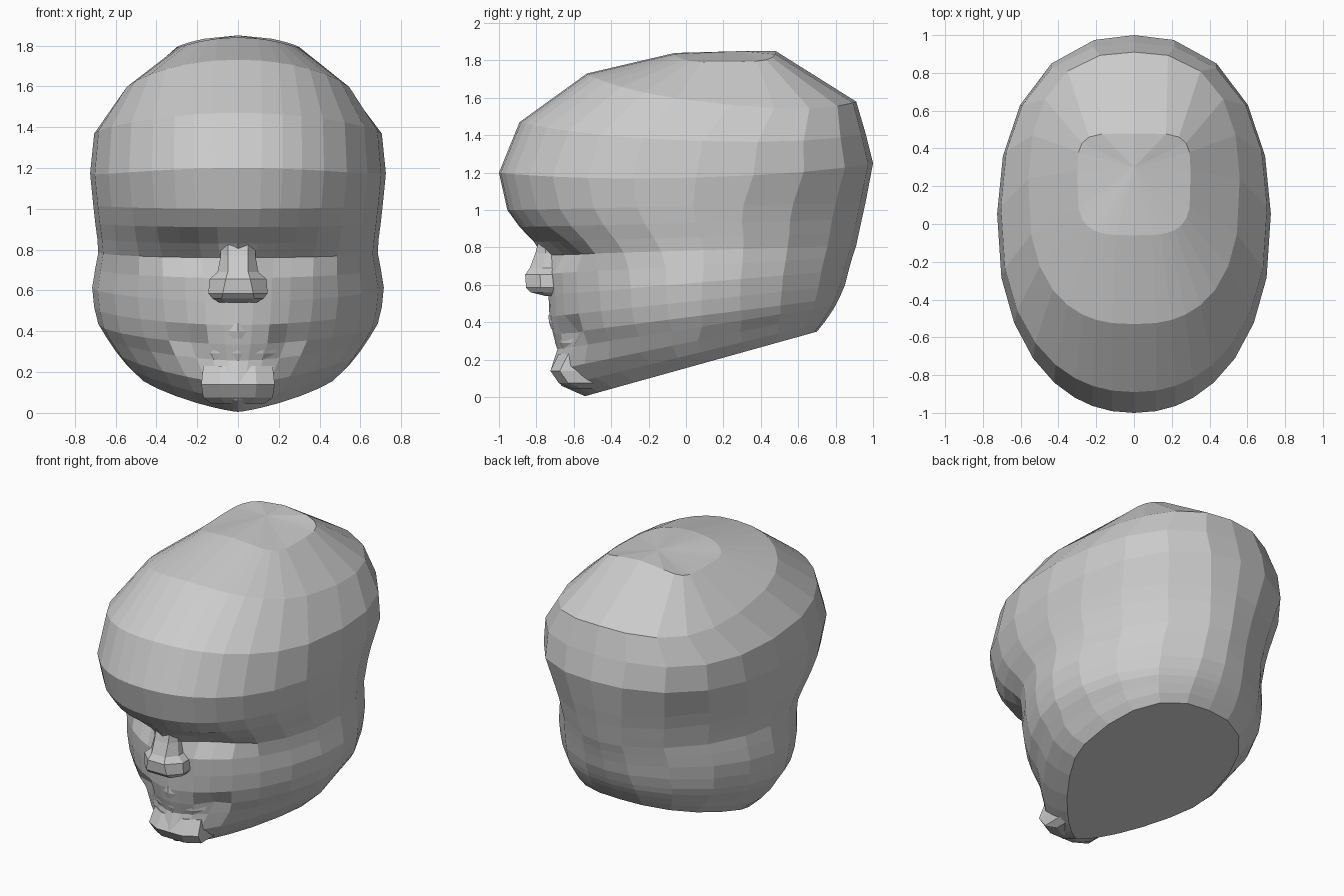
import bpy, bmesh
from math import sin, cos, radians, exp


def loft(name, rings, top=None):
    """Skin a stack of closed rings, cap the bottom, fan or cap the top."""
    bm = bmesh.new()
    vs = [[bm.verts.new(p) for p in r] for r in rings]
    n = len(vs[0])
    for a, b in zip(vs, vs[1:]):
        for i in range(n):
            j = (i + 1) % n
            bm.faces.new((a[i], a[j], b[j], b[i]))
    bm.faces.new(vs[0][::-1])
    if top:
        c = bm.verts.new(top)
        for i in range(n):
            bm.faces.new((vs[-1][i], vs[-1][(i + 1) % n], c))
    else:
        bm.faces.new(vs[-1])
    bmesh.ops.recalc_face_normals(bm, faces=bm.faces)
    me = bpy.data.meshes.new(name)
    bm.to_mesh(me)
    bm.free()
    ob = bpy.data.objects.new(name, me)
    bpy.context.collection.objects.link(ob)
    return ob


# Head levels: front y, front z, back y, back z, half width,
# front / back roundness, sideways droop
LEVELS = [
    (-.54, .005, .70, .35, .49, 1.3, 2.5, 0),
    (-.665, .06, .74, .40, .55, 1.25, 2.4, 0),
    (-.725, .14, .775, .45, .60, 1.35, 2.25, 0),
    (-.687, .256, .80, .49, .65, 1.55, 2.1, 0),
    (-.71, .335, .82, .53, .685, 1.65, 2.0, 0),
    (-.73, .43, .85, .60, .705, 1.7, 1.9, 0),
    (-.735, .545, .87, .68, .715, 1.75, 1.85, 0),
    (-.745, .66, .89, .75, .70, 1.8, 1.85, 0),
    (-.77, .76, .91, .81, .685, 1.9, 1.85, 0),
    (-.815, .83, .925, .88, .69, 2.0, 1.9, 0),
    (-.89, .91, .94, .95, .70, 2.05, 1.95, 0),
    (-.955, 1.0, .96, 1.04, .71, 2.1, 2.05, 0),
    (-1.0, 1.2, 1.0, 1.25, .725, 2.15, 2.3, .1),
    (-.89, 1.47, .96, 1.41, .705, 2.2, 2.4, .14),
    (-.53, 1.73, .91, 1.58, .56, 2.5, 2.5, .28),
    (-.06, 1.84, .48, 1.85, .30, 3.5, 5.0, .6),
]
HALF = [0, 8, 16, 24, 34, 46, 60, 75, 92, 108, 126, 146, 166, 180]
ANGLES = HALF + [360 - a for a in HALF[-2:0:-1]]

# Face dents: x, z, x spread, z spread, depth
DENTS = [
    (.28, .78, .15, .07, .10),    # eye sockets
    (.13, .78, .06, .05, .05),    # inner eye corners
    (.24, .345, .06, .045, .06),  # mouth corners
]


def power(v, p):
    return (1 if v >= 0 else -1) * abs(v) ** p


def head_ring(yf, zf, yb, zb, w, nf, nb, droop):
    ring = []
    for a in ANGLES:
        s, c = sin(radians(a)), cos(radians(a))
        n = nf if c > 0 else nb
        x = w * power(s, 2 / n) if abs(s) > 1e-6 else 0
        y = (yf + yb) / 2 - (yb - yf) / 2 * power(c, 2 / n)
        z = zf + (zb - zf) * (y - yf) / (yb - yf) - droop * x * x
        if y < 0:
            for dx, dz, sx, sz, d in DENTS:
                y += d * exp(-((abs(x) - dx) / sx) ** 2 - ((z - dz) / sz) ** 2)
        ring.append((x, y, z))
    return ring


loft("head", [head_ring(*l) for l in LEVELS], top=(0, .3, 1.85))

# Nose: z, front y, tip half width, base half width
NOSE = [(.54, -.75, .06, .09), (.56, -.83, .08, .125), (.585, -.855, .075, .145),
        (.655, -.86, .06, .14), (.69, -.835, .05, .10), (.77, -.805, .05, .085),
        (.83, -.79, .05, .09)]
loft("nose", [[(-b, -.60, z), (-b, (y - .70) / 2, z), (-t, y, z), (t, y, z),
               (b, (y - .70) / 2, z), (b, -.60, z)] for z, y, t, b in NOSE])

# Lips: z, centre y, half width
for name, rows in (
        ("lower_lip", [(.25, -.68, .19), (.29, -.695, .21), (.335, -.70, .20)]),
        ("upper_lip", [(.365, -.715, .19), (.40, -.728, .17), (.44, -.73, .12)])):
    loft(name, [[(-w, -.52, z), (-w, y + .11, z), (-w * .6, y + .03, z), (0, y - .005, z),
                 (w * .6, y + .03, z), (w, y + .11, z), (w, -.52, z)] for z, y, w in rows])

# Chin pad: z, centre y, half width
loft("chin", [[(-w, -.45, z), (-w, y + .06, z), (-w * .5, y + .01, z), (w * .5, y + .01, z),
               (w, y + .06, z), (w, -.45, z)]
              for z, y, w in [(.045, -.62, .13), (.075, -.69, .17), (.14, -.735, .18),
                              (.23, -.69, .17)]])
